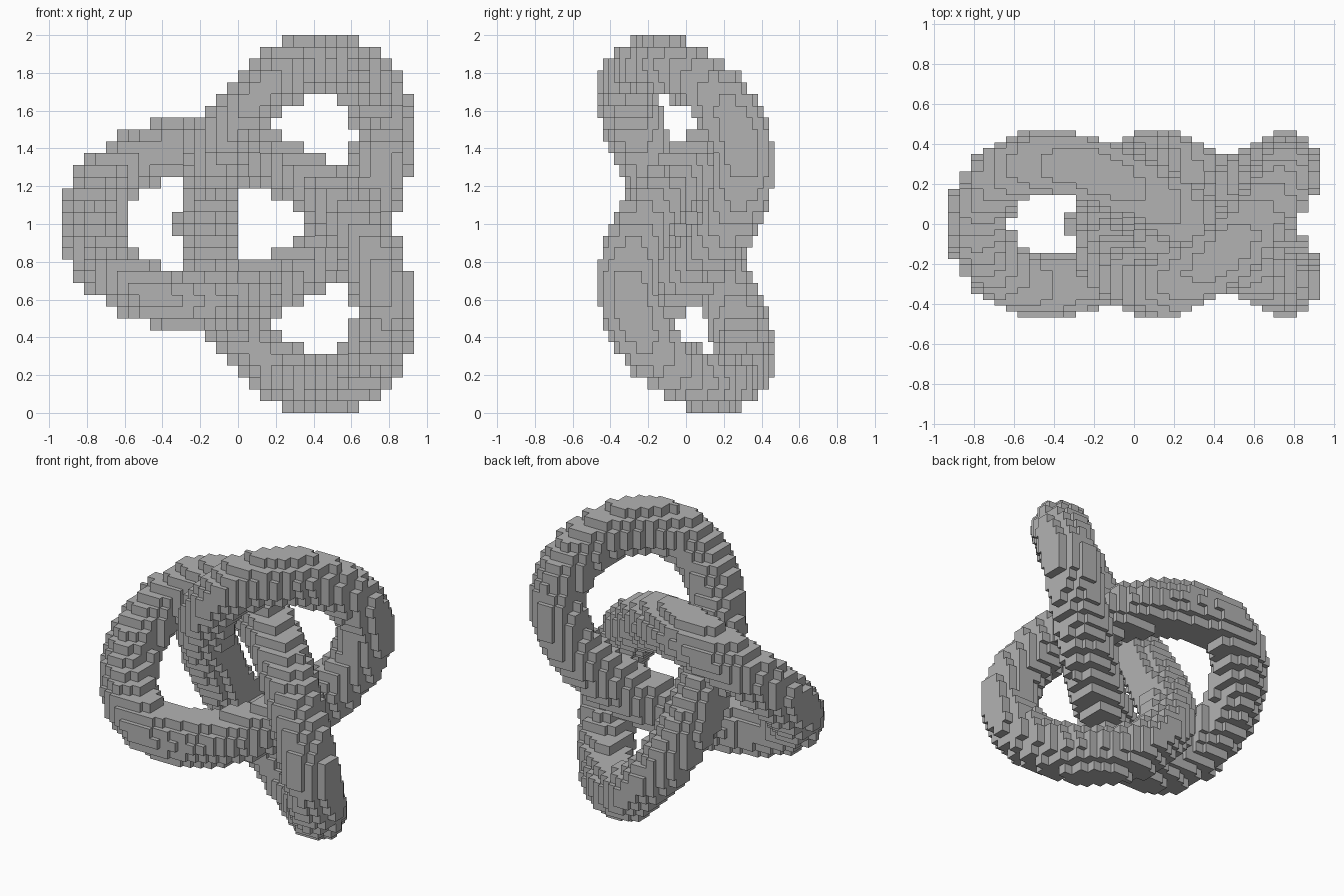
import bpy, bmesh, math
from mathutils import Vector
from mathutils.kdtree import KDTree

cube = bpy.data.objects.get("Cube")
if cube:
    bpy.data.objects.remove(cube, do_unlink=True)

# Knot and block grid sizes
N = 32
SCALE, TUBE = 0.3065, 0.1615
CENTRE = Vector((0.144, 0, 1))
HALF = Vector((0.9325, 0.468, 1))
CELL = HALF * (2 / N)
ORIGIN = Vector((-HALF.x, -HALF.y, 0))

# Colour
grey = bpy.data.materials.new("stone grey")
grey.use_nodes = True
colour = (0.45, 0.45, 0.45, 1)
grey.diffuse_color = colour
grey.node_tree.nodes["Principled BSDF"].inputs["Base Color"].default_value = colour


def knot_point(t):
    """Centre line of a three-lobed knot, lobes spread in the front plane."""
    return CENTRE + SCALE * Vector((-math.cos(t) - 2 * math.cos(2 * t),
                                    math.sin(3 * t),
                                    2 * math.sin(2 * t) - math.sin(t)))


def corner(i, j, k):
    return ORIGIN + Vector((i * CELL.x, j * CELL.y, k * CELL.z))


# Fill each block whose middle lies inside the tube
STEPS = 1200
tree = KDTree(STEPS)
for n in range(STEPS):
    tree.insert(knot_point(math.tau * n / STEPS), n)
tree.balance()
filled = {(i, j, k) for i in range(N) for j in range(N) for k in range(N)
          if tree.find(corner(i + .5, j + .5, k + .5))[2] < TUBE}

# Outer block faces only
bm = bmesh.new()
verts = {}


def vert(key):
    if key not in verts:
        verts[key] = bm.verts.new(corner(*key))
    return verts[key]


for cell in sorted(filled):
    for axis in range(3):
        u, v = (axis + 1) % 3, (axis + 2) % 3
        for side in (0, 1):
            beside = list(cell)
            beside[axis] += 2 * side - 1
            if tuple(beside) in filled:
                continue
            loop = []
            for du, dv in ((0, 0), (1, 0), (1, 1), (0, 1)):
                key = list(cell)
                key[axis] += side
                key[u] += du
                key[v] += dv
                loop.append(vert(tuple(key)))
            bm.faces.new(loop if side else loop[::-1])

mesh = bpy.data.meshes.new("block_knot")
bm.to_mesh(mesh)
bm.free()
mesh.materials.append(grey)
knot = bpy.data.objects.new("block_knot", mesh)
bpy.context.collection.objects.link(knot)
